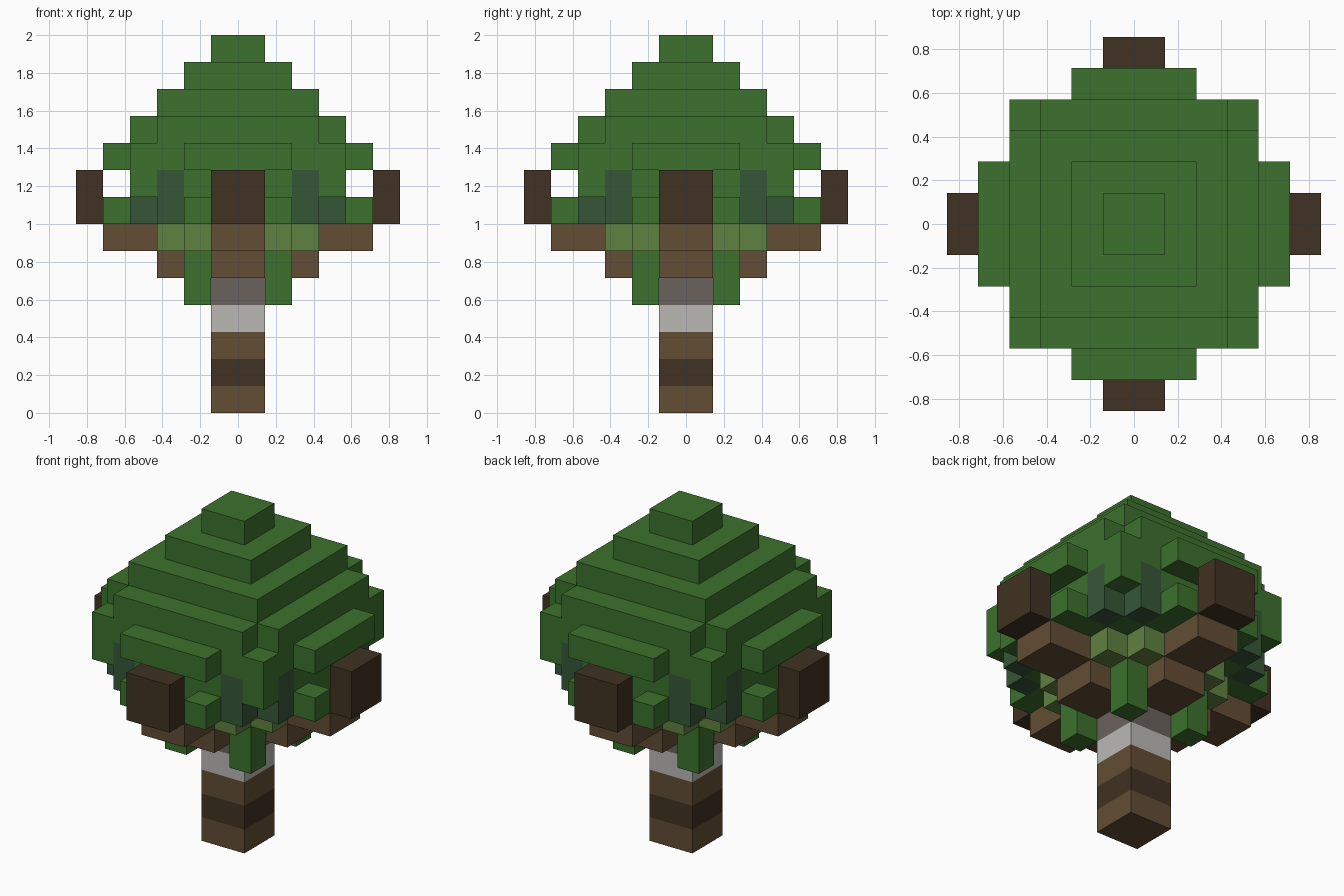
import bpy
import bmesh
from itertools import product
from mathutils import Vector

default = bpy.data.objects.get("Cube")
if default:
    bpy.data.objects.remove(default, do_unlink=True)

U = 2 / 14  # edge length of one block


def material(name, rgb):
    linear = [((c / 255 + 0.055) / 1.055) ** 2.4 for c in rgb] + [1]
    mat = bpy.data.materials.new(name)
    mat.use_nodes = True
    mat.diffuse_color = linear
    bsdf = mat.node_tree.nodes["Principled BSDF"]
    bsdf.inputs["Base Color"].default_value = linear
    bsdf.inputs["Roughness"].default_value = 0.9
    return mat


green = material("leaf_green", (60, 113, 45))
teal = material("shaded_leaf", (54, 86, 56))
olive = material("olive_leaf", (95, 129, 64))
brown = material("bark_brown", (98, 77, 52))
dark = material("dark_bark", (64, 50, 34))
pale = material("pale_band", (187, 185, 181))
mauve = material("grey_band", (106, 97, 92))


def blocks(*boxes):
    """Blocks of boxes (s range, t range, z range), repeated on all eight sides."""
    cells = set()
    for s, t, z in boxes:
        for a, b, c in product(range(*s), range(*t), range(*z)):
            for x, y in ((a, b), (b, a)):
                for fx, fy in product((x, -1 - x), (y, -1 - y)):
                    cells.add((fx, fy, c))
    return cells


core = (0, 1)

parts = {
    # Trunk and its bands
    "trunk_base": (brown, blocks((core, core, (0, 1)))),
    "trunk_dark_band": (dark, blocks((core, core, (1, 2)))),
    "trunk_middle": (brown, blocks((core, core, (2, 3)))),
    "trunk_pale_band": (pale, blocks((core, core, (3, 4)))),
    "trunk_grey_band": (mauve, blocks((core, core, (4, 5)))),
    # Upper trunk with stepped branches
    "branches": (brown, blocks((core, (0, 3), (5, 6)), (core, (0, 5), (6, 7)))),
    "branch_tips": (dark, blocks((core, (5, 6), (7, 9)))),
    # Leaves around the branches
    "hanging_leaves": (green, blocks(((1, 2), (1, 2), (4, 6)))),
    "inner_leaves": (olive, blocks(((1, 2), (1, 3), (6, 7)))),
    "shaded_leaves": (teal, blocks(((2, 3), (3, 4), (7, 9)))),
    "leaf_tufts": (green, blocks(((1, 2), (4, 5), (7, 8)))),
    # Crown
    "crown_skirt": (green, blocks(((0, 2), (0, 4), (7, 9)), ((2, 3), (2, 3), (7, 9)),
                                  ((3, 4), (3, 4), (8, 9)))),
    "crown_rim": (green, blocks(((0, 4), (0, 4), (9, 10)), ((0, 2), (4, 5), (9, 10)))),
    "crown_steps": (green, blocks(((0, 3), (0, 4), (10, 11)), ((0, 3), (0, 3), (11, 12)),
                                  ((0, 2), (0, 2), (12, 13)), (core, core, (13, 14)))),
}

filled = set().union(*(cells for _, cells in parts.values()))


def build(name, mat, cells):
    """Mesh the outer faces of a group of blocks."""
    bm = bmesh.new()
    for cell in sorted(cells):
        for axis, side in product(range(3), (0, 1)):
            near = list(cell)
            near[axis] += 2 * side - 1
            if tuple(near) in filled:
                continue
            u, v = Vector(), Vector()
            u[(axis + 1) % 3] = 1
            v[(axis + 2) % 3] = 1
            p = Vector(cell)
            p[axis] += side
            ring = [p, p + u, p + u + v, p + v]
            if not side:
                ring.reverse()
            bm.faces.new([bm.verts.new(q * U) for q in ring])
    bmesh.ops.remove_doubles(bm, verts=bm.verts, dist=U / 100)
    mesh = bpy.data.meshes.new(name)
    bm.to_mesh(mesh)
    bm.free()
    mesh.materials.append(mat)
    obj = bpy.data.objects.new(name, mesh)
    bpy.context.collection.objects.link(obj)


for name, (mat, cells) in parts.items():
    build(name, mat, cells)
